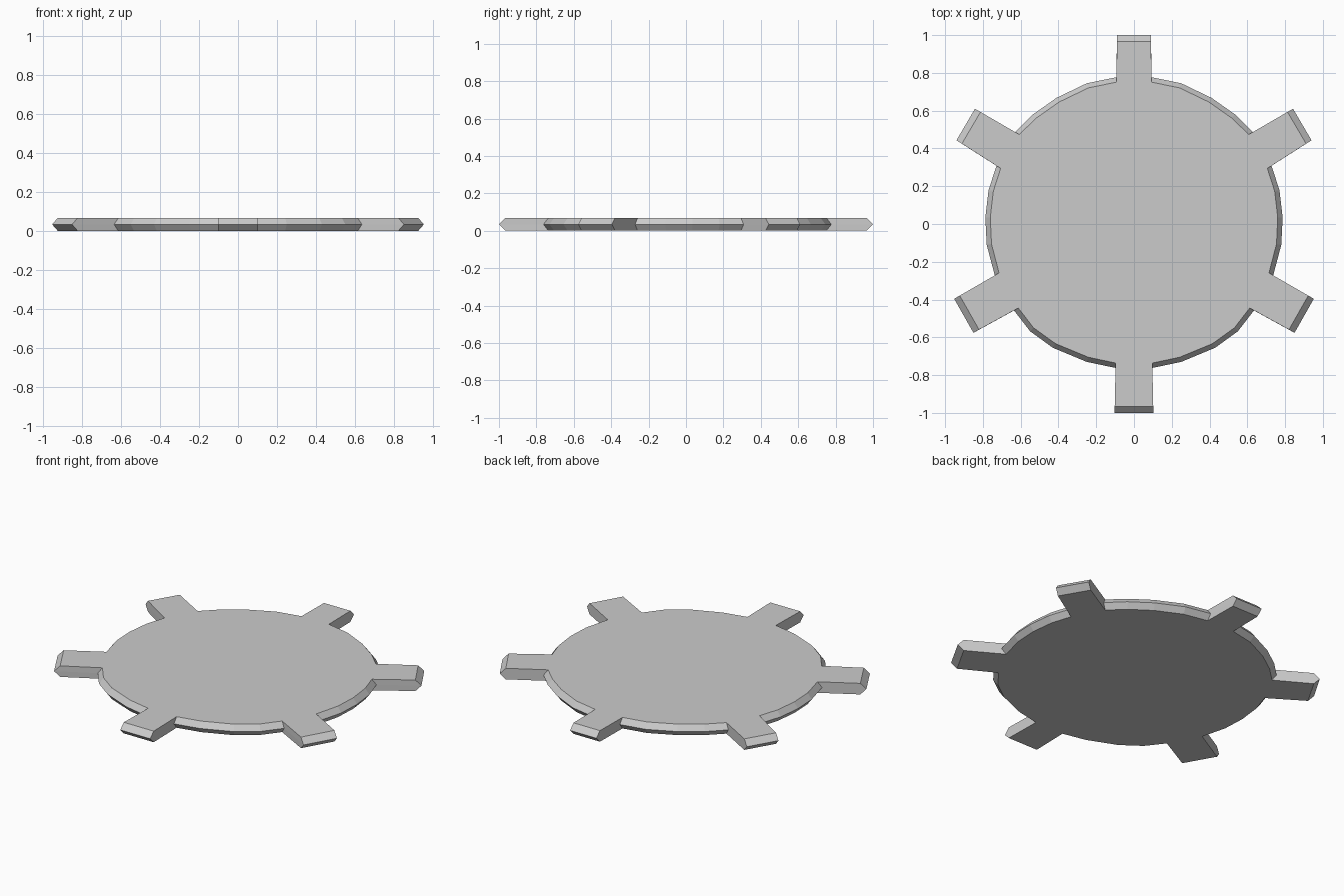
import bpy, bmesh, math
from mathutils import Vector

if "Cube" in bpy.data.objects:
    bpy.data.objects.remove(bpy.data.objects["Cube"])

H = 0.068  # plate thickness

# Right half of the widest (mid-height) outline, top to bottom: (x, y, bevel inset, tooth angle or None)
RIM, TIP = 0.026, 0.034
half = [
    (0.09, 1.0, TIP, 90), (0.093, 0.777, RIM, 90),                        # top tooth
    (0.25, 0.745, RIM, None), (0.41, 0.668, RIM, None), (0.535, 0.58, RIM, None),
    (0.63, 0.487, RIM, 30), (0.842, 0.61, TIP, 30),                       # upper side tooth
    (0.94, 0.443, TIP, 32), (0.728, 0.308, RIM, 32),
    (0.77, 0.18, RIM, None), (0.787, 0.035, RIM, None), (0.78, -0.11, RIM, None),
    (0.737, -0.272, RIM, -30), (0.952, -0.396, TIP, -30),                 # lower side tooth
    (0.85, -0.576, TIP, -30), (0.635, -0.458, RIM, -30),
    (0.55, -0.568, RIM, None), (0.43, -0.655, RIM, None), (0.25, -0.73, RIM, None),
    (0.097, -0.762, RIM, -90), (0.102, -1.0, TIP, -90),                   # bottom tooth
]


def inset(x, y, d, angle):
    """Pull a point inward along its tooth, or towards the centre on the rim."""
    if angle is None:
        v = Vector((x, y)).normalized()
    else:
        v = Vector((math.cos(math.radians(angle)), math.sin(math.radians(angle))))
    return (x - v.x * d, y - v.y * d)


def full(pts):
    return pts + [(-x, y) for x, y in reversed(pts)]


mid = full([(p[0], p[1]) for p in half])
inner = full([inset(*p) for p in half])

# Toothed disc: bottom, widest and top rings, skinned and capped
bm = bmesh.new()
rings = [[bm.verts.new((x, y, z)) for x, y in pts]
         for pts, z in ((inner, 0), (mid, H / 2), (inner, H))]
n = len(mid)
for a, b in zip(rings, rings[1:]):
    for i in range(n):
        j = (i + 1) % n
        bm.faces.new((a[i], a[j], b[j], b[i]))
bm.faces.new(rings[0])
bm.faces.new(rings[-1])
bmesh.ops.recalc_face_normals(bm, faces=bm.faces)
mesh = bpy.data.meshes.new("toothed_disc")
bm.to_mesh(mesh)
bm.free()
bpy.context.collection.objects.link(bpy.data.objects.new("toothed_disc", mesh))
